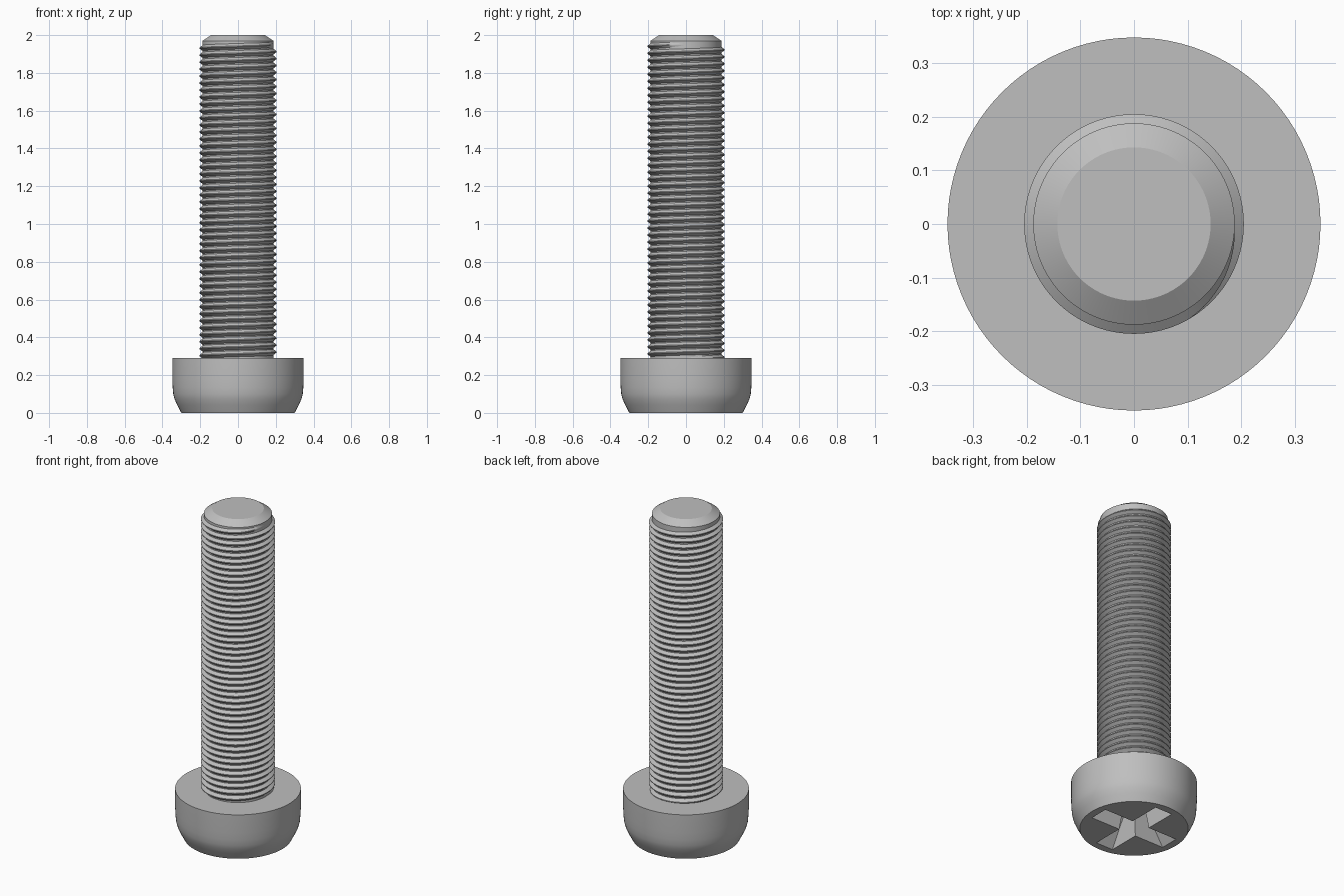
import bpy, bmesh
from math import cos, sin, tau, radians

cube = bpy.data.objects.get("Cube")
if cube:
    bpy.data.objects.remove(cube, do_unlink=True)

steel = bpy.data.materials.new("grey steel")
steel.use_nodes = True
GREY = (0.52, 0.52, 0.52, 1)
steel.diffuse_color = GREY
steel.node_tree.nodes["Principled BSDF"].inputs["Base Color"].default_value = GREY

HEAD_TOP = 0.29
ROOT, CREST = 0.187, 0.205
PITCH = 0.037


def make_object(name, bm):
    bmesh.ops.recalc_face_normals(bm, faces=bm.faces)
    mesh = bpy.data.meshes.new(name)
    bm.to_mesh(mesh)
    bm.free()
    mesh.materials.append(steel)
    obj = bpy.data.objects.new(name, mesh)
    bpy.context.collection.objects.link(obj)
    return obj


def activate(obj):
    bpy.ops.object.select_all(action='DESELECT')
    obj.select_set(True)
    bpy.context.view_layer.objects.active = obj


def smooth(obj, angle=30):
    activate(obj)
    bpy.ops.object.shade_smooth_by_angle(angle=radians(angle))


def bridge(bm, rings, closed=True):
    """Join successive vertex rings with quads."""
    for a, b in zip(rings, rings[1:]):
        n = len(a)
        for i in range(n if closed else n - 1):
            j = (i + 1) % n
            bm.faces.new((a[i], a[j], b[j], b[i]))


def lathe(name, profile, sides=96):
    """Capped solid of revolution from (radius, height) pairs."""
    bm = bmesh.new()
    rings = [[bm.verts.new((r * cos(tau * i / sides), r * sin(tau * i / sides), z))
              for i in range(sides)] for r, z in profile]
    bridge(bm, rings)
    bm.faces.new(rings[0])
    bm.faces.new(rings[-1])
    return make_object(name, bm)


# Head: domed lower rim and straight side
head = lathe("head", [(0.30, 0), (0.322, 0.042), (0.336, 0.073), (0.343, 0.1),
                      (0.346, 0.135), (0.348, 0.18), (0.348, HEAD_TOP)])


# Cross-shaped driver recess, tapering inwards
def cross_ring(bm, length, half, z):
    pts = []
    for k in range(4):
        c, s = round(cos(tau * k / 4)), round(sin(tau * k / 4))
        for x, y in ((length, -half), (length, half), (half, half)):
            pts.append(bm.verts.new((x * c - y * s, x * s + y * c, z)))
    return pts


bm = bmesh.new()
DEPTH, OVER = 0.19, 0.02
LONG, SHORT = 0.255, 0.11
WIDE, NARROW = 0.058, 0.036
grow = OVER / DEPTH
rings = [cross_ring(bm, LONG + (LONG - SHORT) * grow, WIDE + (WIDE - NARROW) * grow, -OVER),
         cross_ring(bm, SHORT, NARROW, DEPTH)]
bridge(bm, rings)
bm.faces.new(rings[0])
bm.faces.new(rings[1])
cutter = make_object("recess_cutter", bm)
cutter.hide_render = True

cut = head.modifiers.new("recess", 'BOOLEAN')
cut.operation = 'DIFFERENCE'
cut.solver = 'EXACT'
cut.object = cutter
activate(head)
bpy.ops.object.modifier_apply(modifier=cut.name)
bpy.data.objects.remove(cutter, do_unlink=True)
smooth(head)

# Shaft core with chamfered tip
shaft = lathe("shaft", [(ROOT, HEAD_TOP - 0.02), (ROOT + 0.001, 1.97), (0.143, 2.0)])
smooth(shaft, 25)

# Helical thread ridge, fading out at both ends
bm = bmesh.new()
STEPS = 72
START, END = HEAD_TOP - 0.005, 1.95
count = int((END - START) / PITCH * STEPS)
rings = []
for i in range(count + 1):
    a = tau * i / STEPS
    z = START + PITCH * i / STEPS
    fade = min(1, i / 12, (count - i) / 12)
    tip = ROOT + (CREST - ROOT) * fade
    section = ((ROOT - 0.003, -0.49), (tip, -0.06), (tip, 0.06), (ROOT - 0.003, 0.49))
    rings.append([bm.verts.new((r * cos(a), r * sin(a), z + h * PITCH)) for r, h in section])
bridge(bm, rings)
bm.faces.new(rings[0])
bm.faces.new(rings[-1])
thread = make_object("thread", bm)
smooth(thread)
